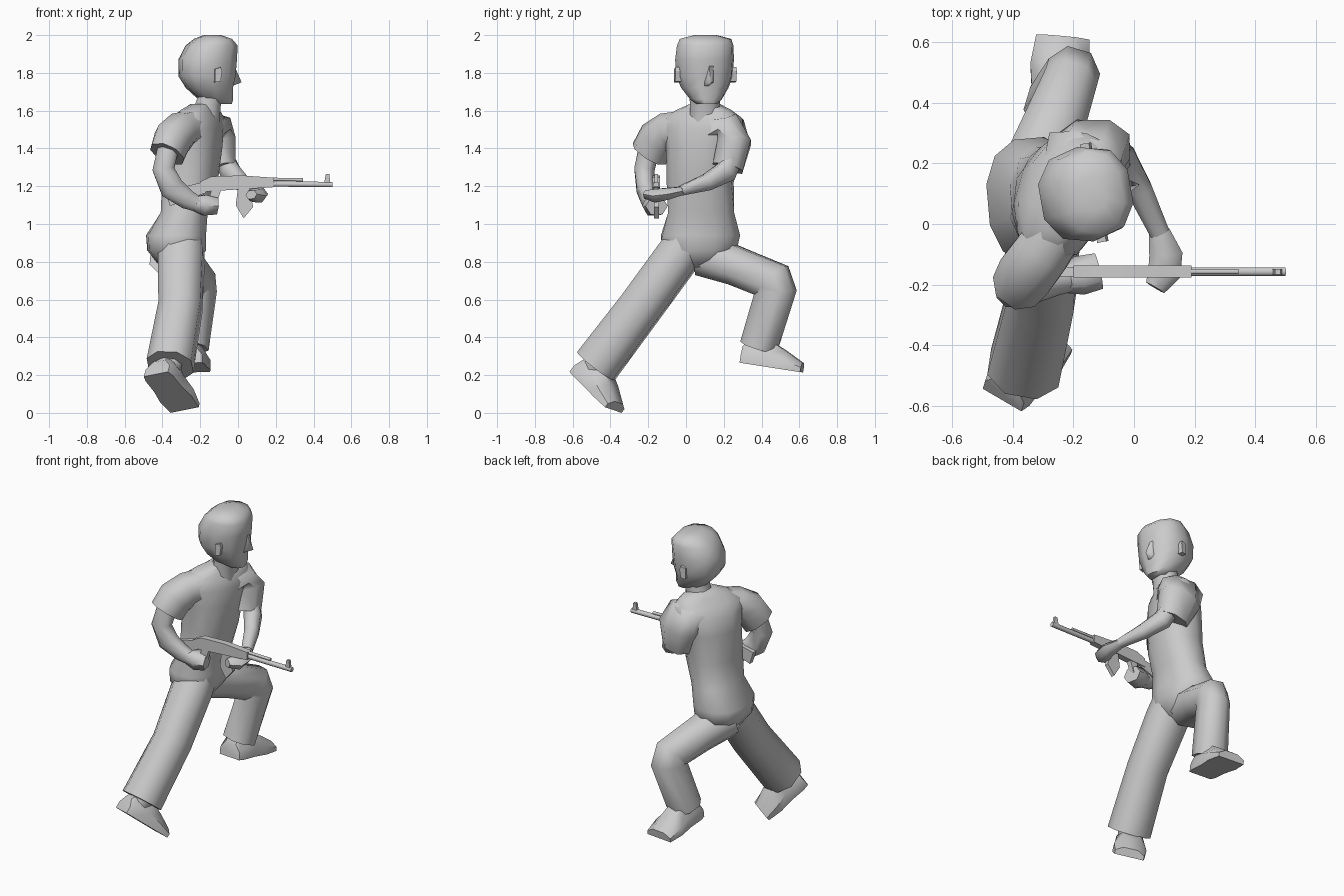
import bpy, bmesh, math
from mathutils import Vector as V


def finish(name, bm, angle=38):
    bmesh.ops.recalc_face_normals(bm, faces=bm.faces[:])
    me = bpy.data.meshes.new(name)
    bm.to_mesh(me)
    bm.free()
    ob = bpy.data.objects.new(name, me)
    bpy.context.collection.objects.link(ob)
    bpy.ops.object.select_all(action='DESELECT')
    ob.select_set(True)
    bpy.context.view_layer.objects.active = ob
    bpy.ops.object.shade_smooth_by_angle(angle=math.radians(angle))
    return ob


def loft(name, rings, angle=38):
    """Skin a list of point rings and cap both ends."""
    bm = bmesh.new()
    rows = [[bm.verts.new(p) for p in r] for r in rings]
    n = len(rows[0])
    for a, b in zip(rows, rows[1:]):
        for i in range(n):
            bm.faces.new((a[i], a[(i + 1) % n], b[(i + 1) % n], b[i]))
    bm.faces.new(rows[0])
    bm.faces.new(rows[-1])
    return finish(name, bm, angle)


def ring(c, a, b, n=12, power=0.85):
    """Slightly squared ellipse around c with half-axis vectors a and b."""
    pts = []
    for i in range(n):
        t = 2 * math.pi * (i + 0.5) / n
        ca, sa = math.cos(t), math.sin(t)
        pts.append(V(c) + a * math.copysign(abs(ca) ** power, ca)
                   + b * math.copysign(abs(sa) ** power, sa))
    return pts


def tube(name, pts, ref, n=8):
    """Limb along (x, y, z, radius in bend plane, radius along ref)."""
    P = [V(p[:3]) for p in pts]
    rings = []
    for i, p in enumerate(pts):
        t = V()
        if i:
            t += (P[i] - P[i - 1]).normalized()
        if i < len(P) - 1:
            t += (P[i + 1] - P[i]).normalized()
        t.normalize()
        b = V(ref) - t * V(ref).dot(t)
        b.normalize()
        rings.append(ring(P[i], t.cross(b) * p[3], b * p[4], n, 0.9))
    return loft(name, rings, 60)


def yaw_axes(deg):
    r = math.radians(deg)
    return V((math.cos(r), math.sin(r), 0)), V((-math.sin(r), math.cos(r), 0))


def plate(name, pts, y, half):
    """Side profile in x, z given thickness along y."""
    return loft(name, [[V((x, y + s * half, z)) for x, z in pts] for s in (-1, 1)], 30)


def foot(name, heel, toe, up):
    h, t = V(heel), V(toe)
    d = t - h
    u = V(up) - d * (V(up).dot(d) / d.length_squared)
    u.normalize()
    s = d.normalized().cross(u)
    rings = []
    for k, ht, w in ((0, .09, .075), (.12, .14, .085), (.42, .14, .085), (.7, .1, .098), (1, .05, .088)):
        c = h + d * k
        rings.append([c - s * w, c + s * w, c + s * w + u * ht * .5, c + s * w * .5 + u * ht,
                      c - s * w * .5 + u * ht, c - s * w + u * ht * .5])
    return loft(name, rings, 40)


# Twisting torso: z, centre x, centre y, half depth, half width, yaw
torso = [(.77, -.32, .07, .09, .08, 5), (.86, -.325, .07, .155, .2, 5), (.94, -.328, .077, .158, .212, 5),
         (1.06, -.285, .08, .128, .18, 0), (1.22, -.255, .075, .145, .178, -8),
         (1.4, -.24, .085, .15, .19, -16), (1.5, -.23, .09, .14, .22, -20),
         (1.56, -.215, .085, .11, .225, -25), (1.605, -.2, .095, .08, .15, -25), (1.635, -.19, .1, .06, .08, -15)]
rings = []
for z, x, y, d, w, yaw in torso:
    f, s = yaw_axes(yaw)
    rings.append(ring((x, y, z), f * d, s * w))
loft("torso", rings, 60)

# Neck and head: z, back, front, half width
tube("neck", [(-.175, .1, 1.56, .085, .085), (-.155, .1, 1.64, .07, .085), (-.14, .1, 1.72, .08, .09)], (0, 1, 0))
F, S = yaw_axes(10)
HC = V((-.15, .1, 0))
rings = []
for z, back, front, w in ((1.635, .01, .118, .055), (1.66, -.06, .125, .085), (1.72, -.125, .122, .127),
                          (1.78, -.163, .135, .152), (1.87, -.165, .143, .158), (1.945, -.125, .146, .152),
                          (1.98, -.08, .115, .138), (2.0, -.03, .06, .06)):
    rings.append(ring(HC + F * (back + front) / 2 + V((0, 0, z)), F * (front - back) / 2, S * w, 10))
loft("head", rings, 50)


def head_pt(f, s, z):
    return HC + F * f + S * s + V((0, 0, z))


loft("nose", [[head_pt(.115, w, 1.73), head_pt(.172 if w == 0 else .12, w, 1.75), head_pt(.132, w, 1.84)]
              for w in (-.025, 0, .025)], 60)
for side, word in ((-1, "right"), (1, "left")):
    loft(word + "_ear", [[head_pt(f, side * s, z) for f, z in ((.0, 1.75), (.03, 1.755), (.038, 1.81), (.03, 1.83), (-.0, 1.82))]
                         for s in (.13, .165)], 30)

# Trouser legs and shoes
tube("right_leg", [(-.3, .03, .94, .11, .12), (-.3, -.05, .82, .122, .128),
                   (-.305, -.24, .56, .122, .12), (-.36, -.475, .25, .128, .128)], (1, -.15, 0))
tube("left_leg", [(-.345, .1, .835, .12, .135), (-.285, .27, .775, .108, .115),
                  (-.215, .455, .7, .118, .095), (-.21, .475, .645, .112, .095),
                  (-.26, .385, .35, .1, .105)], (1, -.3, 0))
tube("right_ankle", [(-.36, -.46, .27, .07, .075), (-.395, -.51, .18, .07, .065)], (1, 0, 0))
foot("right_shoe", (-.435, -.58, .205), (-.283, -.385, .015), (.2, .6, .75))
foot("left_shoe", (-.265, .29, .265), (-.235, .612, .215), (0, .1, 1))

# Sleeves, arms and hands
tube("right_sleeve", [(-.22, .03, 1.51, .1, .09), (-.3, -.09, 1.495, .1, .1), (-.345, -.15, 1.45, .108, .102),
                      (-.375, -.195, 1.37, .105, .09)], (.8, -.6, 0))
tube("right_arm", [(-.365, -.19, 1.42, .06, .06), (-.395, -.22, 1.29, .062, .058), (-.35, -.215, 1.19, .07, .05),
                   (-.27, -.195, 1.13, .055, .045), (-.2, -.18, 1.1, .042, .042)], (0, 1, 0))
tube("right_hand", [(-.23, -.185, 1.11, .045, .045), (-.18, -.17, 1.1, .062, .065),
                    (-.115, -.155, 1.095, .05, .06)], (0, 1, 0), 6)
tube("left_sleeve", [(-.2, .13, 1.5, .1, .12), (-.16, .235, 1.5, .09, .14), (-.135, .255, 1.43, .095, .135),
                     (-.105, .22, 1.295, .088, .1)], (1, 0, 0))
tube("left_arm", [(-.08, .25, 1.36, .055, .05), (-.04, .21, 1.275, .062, .055), (.02, .11, 1.22, .047, .045),
                  (.085, -.03, 1.175, .027, .035)], (1, .4, 0))
tube("left_hand", [(.083, -.025, 1.175, .025, .035), (.105, -.1, 1.16, .035, .055),
                   (.1, -.16, 1.15, .04, .055), (.07, -.21, 1.155, .025, .035)], (1, .3, 0), 6)

# Rifle
GY = -.157
plate("rifle_receiver", [(-.2, 1.17), (.19, 1.195), (.19, 1.245), (.02, 1.257), (-.14, 1.252), (-.2, 1.225)], GY, .02)
plate("rifle_stock", [(-.385, 1.175), (-.36, 1.095), (-.17, 1.165), (-.17, 1.225)], GY, .016)
plate("rifle_grip", [(-.14, 1.18), (-.09, 1.18), (-.13, 1.06), (-.175, 1.07)], GY, .016)
plate("rifle_magazine", [(0, 1.19), (.06, 1.19), (.08, 1.09), (.03, 1.03), (-.012, 1.1)], GY, .013)
plate("front_sight", [(.455, 1.21), (.49, 1.21), (.483, 1.265), (.465, 1.265)], GY, .009)
for name, x0, x1, z, r in (("rifle_barrel", .18, .5, 1.212, .015), ("rifle_gas_tube", .18, .345, 1.237, .009)):
    tube(name, [(x0, GY, z, r, r), (x1, GY, z - .003, r, r)], (0, 1, 0), 8)
